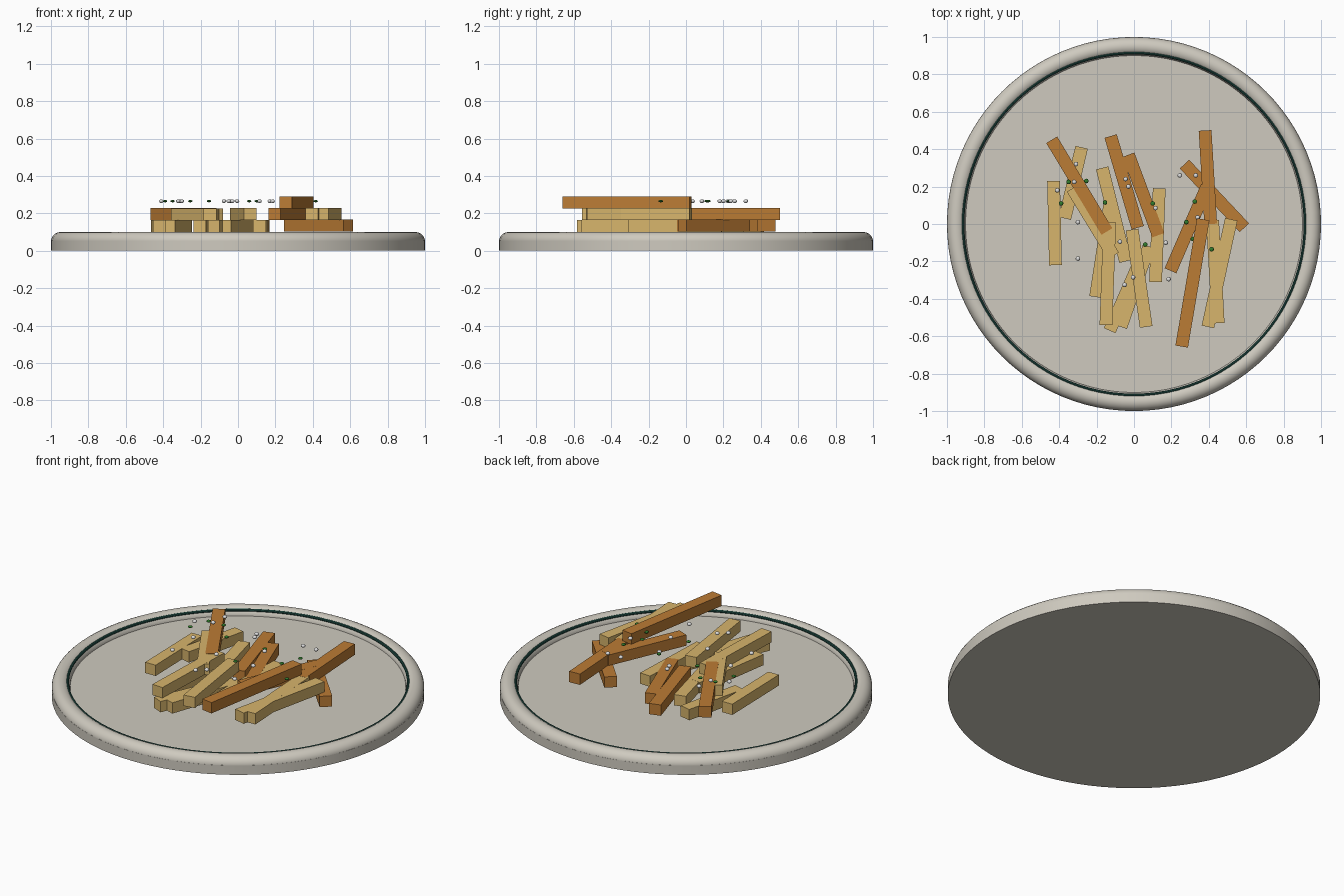
import bpy, math
from mathutils import Vector

if "Cube" in bpy.data.objects:
    bpy.data.objects.remove(bpy.data.objects["Cube"], do_unlink=True)


def material(name, r, g, b):
    m = bpy.data.materials.new(name)
    m.use_nodes = True
    m.diffuse_color = (r, g, b, 1)
    m.node_tree.nodes["Principled BSDF"].inputs["Base Color"].default_value = (r, g, b, 1)
    return m


stoneware = material("stoneware", .62, .59, .52)
teal = material("dark_teal", .015, .075, .06)
golden = material("golden", .68, .46, .15)
browned = material("browned", .50, .20, .035)
salt_white = material("salt_white", .72, .72, .72)
herb_green = material("herb_green", .03, .20, .025)


def finish(name, mat, smooth=True):
    ob = bpy.context.object
    ob.name = name
    ob.data.materials.append(mat)
    if smooth:
        bpy.ops.object.shade_smooth_by_angle(angle=math.radians(40))
    return ob


# Plate: flat disc, rounded rim and painted ring on the rim's inner slope
FLOOR = 0.055
bpy.ops.mesh.primitive_cylinder_add(vertices=96, radius=1, depth=FLOOR, location=(0, 0, FLOOR / 2))
finish("plate_base", stoneware)
bpy.ops.mesh.primitive_torus_add(major_segments=96, minor_segments=20, major_radius=.95,
                                 minor_radius=.05, location=(0, 0, .05))
finish("plate_rim", stoneware)
bpy.ops.mesh.primitive_torus_add(major_segments=96, minor_segments=8, major_radius=.915,
                                 minor_radius=.008, location=(0, 0, .084))
finish("painted_ring", teal)

# Potato sticks, stacked in layers from one end to the other
WIDTH, THICK, LAYER, BOTTOM = .068, .064, .0625, .10


def stick(name, mat, layer, x1, y1, x2, y2, lift):
    a, b = Vector((x1, y1, 0)), Vector((x2, y2, 0))
    d = b - a
    mid = (a + b) / 2
    mid.z = BOTTOM + layer * LAYER + THICK / 2 + lift
    bpy.ops.mesh.primitive_cube_add(size=1, location=mid, rotation=(0, 0, math.atan2(d.y, d.x)))
    bpy.context.object.scale = (d.length, WIDTH, THICK)
    bpy.ops.object.transform_apply(location=False, rotation=False, scale=True)
    finish(name, mat, smooth=False)


golden_sticks = [
    (0, -.43, .23, -.42, -.22), (0, -.28, .41, -.37, .03),
    (1, -.33, .19, -.11, -.17), (0, -.17, .30, -.045, -.20),
    (1, -.13, .01, -.15, -.54), (0, -.13, .10, -.205, -.39),
    (0, -.13, -.57, .04, -.18), (0, -.07, -.55, .08, -.12),
    (1, .065, -.55, -.01, -.03), (0, .135, .19, .115, -.31),
    (1, .395, -.55, .52, .025), (1, .45, -.53, .42, .02),
]
browned_sticks = [
    (1, -.44, .45, -.145, -.04), (0, -.125, .47, .02, -.02),
    (0, -.03, .37, .13, -.06), (1, .38, .50, .41, .0),
    (0, .27, .32, .59, -.02), (2, .255, -.655, .37, .025),
    (1, .195, -.25, .39, .20),
]
for i, s in enumerate(golden_sticks):
    stick(f"golden_stick_{i + 1}", golden, *s, lift=i * .0001)
for i, s in enumerate(browned_sticks):
    stick(f"browned_stick_{i + 1}", browned, *s, lift=.0015 + i * .0001)

# Salt grains and herb flecks
salt = [(-.31, .32), (-.32, .225), (-.41, .18), (-.30, .01), (-.30, -.185), (-.075, -.095),
        (-.045, .24), (-.03, .20), (.115, .085), (.17, -.10), (.245, .26), (.33, .26),
        (.34, .035), (-.005, -.285), (-.05, -.325), (.185, -.295)]
herbs = [(-.39, .11), (-.35, .225), (-.255, .23), (-.155, .115), (.10, .11), (.06, -.11),
         (.28, .01), (.325, .12), (.315, -.08), (.415, -.135)]
for name, spots, mat, flat in (("salt_grain", salt, salt_white, .8), ("herb_fleck", herbs, herb_green, .5)):
    for i, (x, y) in enumerate(spots):
        bpy.ops.mesh.primitive_uv_sphere_add(segments=10, ring_count=6, radius=.0125, location=(x, y, .265))
        bpy.context.object.scale.z = flat
        finish(f"{name}_{i + 1}", mat)
